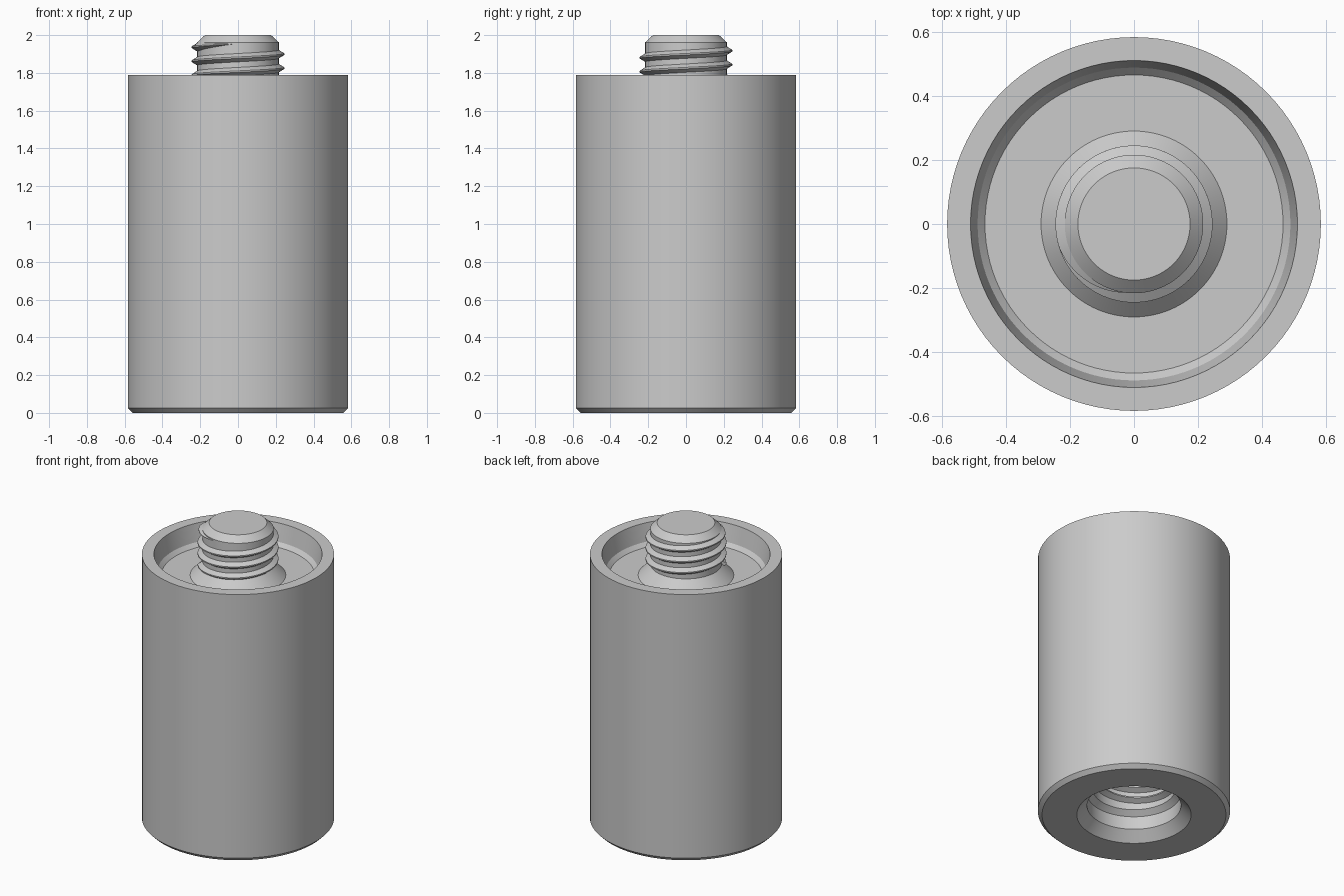
import bpy, bmesh, math

SEGMENTS = 96
PITCH = 0.0737

cube = bpy.data.objects.get("Cube")
if cube:
    bpy.data.objects.remove(cube, do_unlink=True)

# Single plain metal colour
metal = bpy.data.materials.new("grey metal")
metal.use_nodes = True
metal.diffuse_color = (0.6, 0.6, 0.6, 1)
metal.node_tree.nodes["Principled BSDF"].inputs["Base Color"].default_value = (0.6, 0.6, 0.6, 1)


def finish(name, bm):
    bmesh.ops.remove_doubles(bm, verts=bm.verts, dist=1e-5)
    bmesh.ops.recalc_face_normals(bm, faces=bm.faces)
    mesh = bpy.data.meshes.new(name)
    bm.to_mesh(mesh)
    bm.free()
    mesh.materials.append(metal)
    obj = bpy.data.objects.new(name, mesh)
    bpy.context.collection.objects.link(obj)
    bpy.ops.object.select_all(action='DESELECT')
    obj.select_set(True)
    bpy.context.view_layer.objects.active = obj
    bpy.ops.object.shade_smooth_by_angle(angle=math.radians(20))
    return obj


def lathe(name, profile):
    """Spin an (r, z) profile that starts and ends on the axis."""
    bm = bmesh.new()
    verts = [bm.verts.new((r, 0, z)) for r, z in profile]
    edges = [bm.edges.new(pair) for pair in zip(verts, verts[1:])]
    bmesh.ops.spin(bm, geom=verts + edges, cent=(0, 0, 0), axis=(0, 0, 1),
                   angle=math.tau, steps=SEGMENTS, use_merge=False)
    return finish(name, bm)


def thread(name, root, crest, z_ref, start, end, fade):
    """Right-handed helical ridge; angles are in turns from +x at z_ref."""
    bm = bmesh.new()
    steps = round((end - start) * SEGMENTS)
    rings = []
    for i in range(steps + 1):
        turn = start + (end - start) * i / steps
        a, z = turn * math.tau, z_ref + turn * PITCH
        k = max(0.03, min(1, (end - turn) / fade))
        tip = root + (crest - root) * k
        section = ((root, -0.024 * k), (tip, -0.004 * k), (tip, 0.004 * k), (root, 0.024 * k))
        rings.append([bm.verts.new((r * math.cos(a), r * math.sin(a), z + dz))
                      for r, dz in section])
    for a, b in zip(rings, rings[1:]):
        for j in range(4):
            n = (j + 1) % 4
            bm.faces.new((a[j], a[n], b[n], b[j]))
    bm.faces.new(rings[0])
    bm.faces.new(rings[-1])
    return finish(name, bm)


# Body: blind countersunk hole, chamfered foot, recessed top with a conical collar
lathe("body", [
    (0, 0.75), (0.25, 0.66), (0.25, 0.18), (0.285, 0.15), (0.285, 0.063),
    (0.347, 0), (0.558, 0), (0.583, 0.025), (0.583, 1.79), (0.51, 1.79),
    (0.488, 1.675), (0.465, 1.65), (0.29, 1.65), (0.215, 1.725), (0, 1.725)])

# Stud with chamfered tip
lathe("stud", [(0, 1.70), (0.216, 1.70), (0.216, 1.962), (0.175, 2.0), (0, 2.0)])

# External and internal threads
thread("stud_thread", 0.213, 0.245, 1.899, -2.4, 0.75, 0.2)
thread("hole_thread", 0.253, 0.215, 0.2, 0, 6, 0.2)
